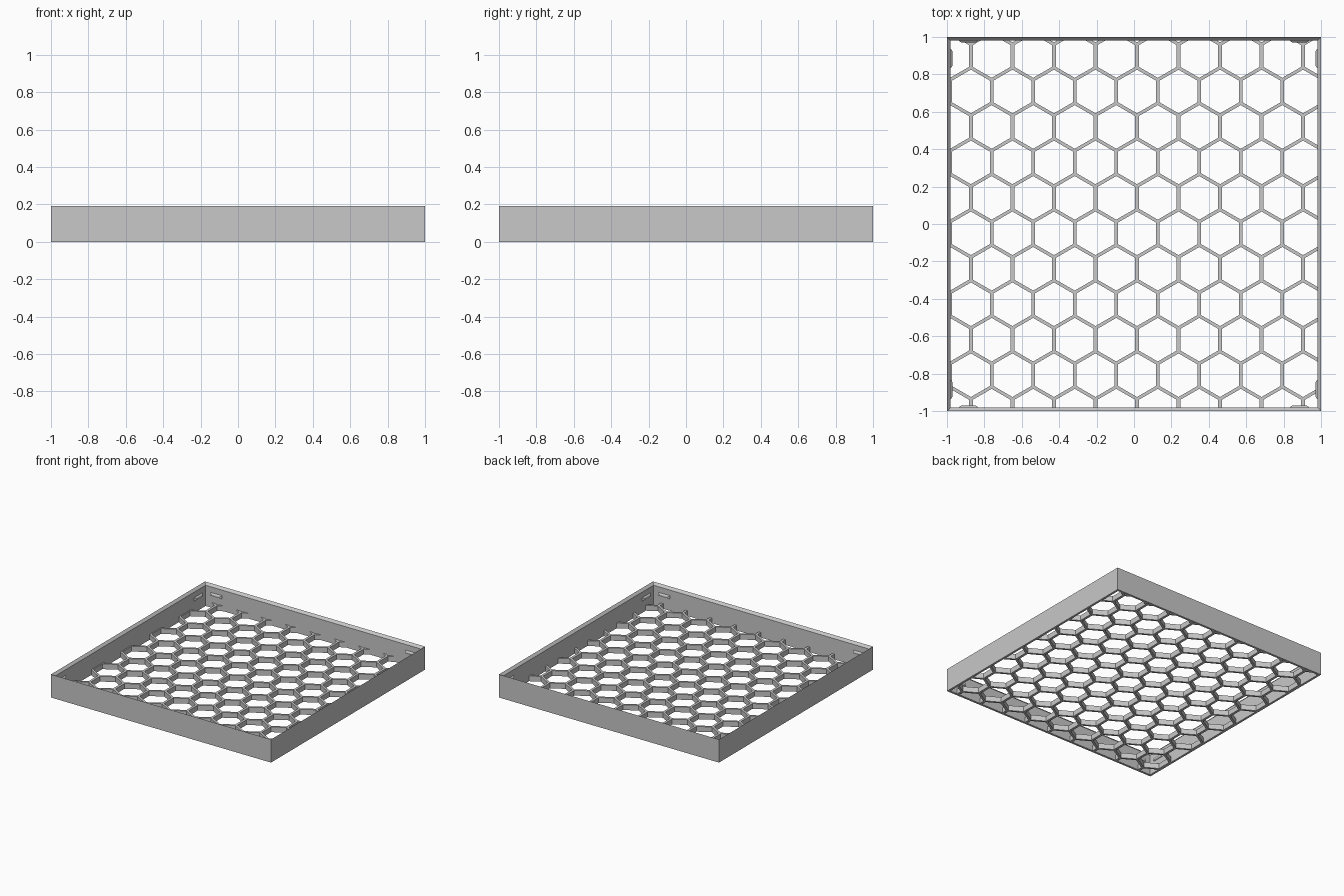
import bpy, bmesh, math
from mathutils import Matrix, Vector

old = bpy.data.objects.get("Cube")
if old:
    bpy.data.objects.remove(old, do_unlink=True)

HEIGHT, WALL, BEVEL = 0.19, 0.018, 0.02
INNER = 1 - WALL
GRID_TOP = 0.043
PITCH_X, PITCH_Y, CELL = 0.222, 0.1896, 0.1165

grey = bpy.data.materials.new("plain grey")
grey.use_nodes = True
GREY = (0.58, 0.58, 0.58, 1)
grey.diffuse_color = GREY
grey.node_tree.nodes["Principled BSDF"].inputs["Base Color"].default_value = GREY


def finish(name, bm):
    bmesh.ops.recalc_face_normals(bm, faces=bm.faces)
    mesh = bpy.data.meshes.new(name)
    bm.to_mesh(mesh)
    bm.free()
    mesh.materials.append(grey)
    obj = bpy.data.objects.new(name, mesh)
    bpy.context.collection.objects.link(obj)
    return obj


def bridge(bm, loops, closed=False):
    """Join successive rings of vertices with quads."""
    rings = [[bm.verts.new(p) for p in ring] for ring in loops]
    pairs = list(zip(rings, rings[1:]))
    if closed:
        pairs.append((rings[-1], rings[0]))
    for a, b in pairs:
        for i in range(len(a)):
            j = (i + 1) % len(a)
            bm.faces.new((a[i], a[j], b[j], b[i]))
    if not closed:
        bm.faces.new(rings[0])
        bm.faces.new(rings[-1])


def square(r, z):
    return [(-r, -r, z), (r, -r, z), (r, r, z), (-r, r, z)]


# Outer frame with an inward sloping top lip
bm = bmesh.new()
bridge(bm, [square(1, 0), square(1, HEIGHT),
            square(INNER, HEIGHT - BEVEL), square(INNER, 0)], closed=True)
finish("frame", bm)

# Floor slab, opened by a field of hexagonal holes
bm = bmesh.new()
bridge(bm, [square(INNER, 0), square(INNER, GRID_TOP)])
floor = finish("honeycomb_floor", bm)

bm = bmesh.new()
for row in range(-2, 11):
    y = 0.7086 - row * PITCH_Y
    shift = 0 if row % 2 == 0 else PITCH_X / 2
    for col in range(-6, 6):
        x = 0.016 + shift + col * PITCH_X
        bridge(bm, [[(x + CELL * math.sin(k * math.pi / 3),
                      y + CELL * math.cos(k * math.pi / 3), z)
                     for k in range(6)] for z in (-0.1, 0.2)])
holes = finish("hole_cutter", bm)
holes.hide_render = True

cut = floor.modifiers.new("holes", "BOOLEAN")
cut.operation = "DIFFERENCE"
cut.solver = "EXACT"
cut.object = holes
bpy.context.view_layer.update()
graph = bpy.context.evaluated_depsgraph_get()
floor.data = bpy.data.meshes.new_from_object(floor.evaluated_get(graph))
floor.modifiers.clear()
bpy.data.objects.remove(holes, do_unlink=True)

# Snap ridges: two rounded bumps near the ends of each wall
bm = bmesh.new()
for side in range(4):
    turn = Matrix.Rotation(side * math.pi / 2, 3, "Z")
    for x in (-0.885, 0.885):
        def rect(w, h, y):
            return [turn @ Vector((x + sx * w, y, 0.11 + sz * h))
                    for sx, sz in ((-1, -1), (1, -1), (1, 1), (-1, 1))]
        bridge(bm, [rect(0.052, 0.014, INNER), rect(0.047, 0.01, INNER - 0.007),
                    rect(0.038, 0.004, INNER - 0.011)])
finish("snap_ridges", bm)
